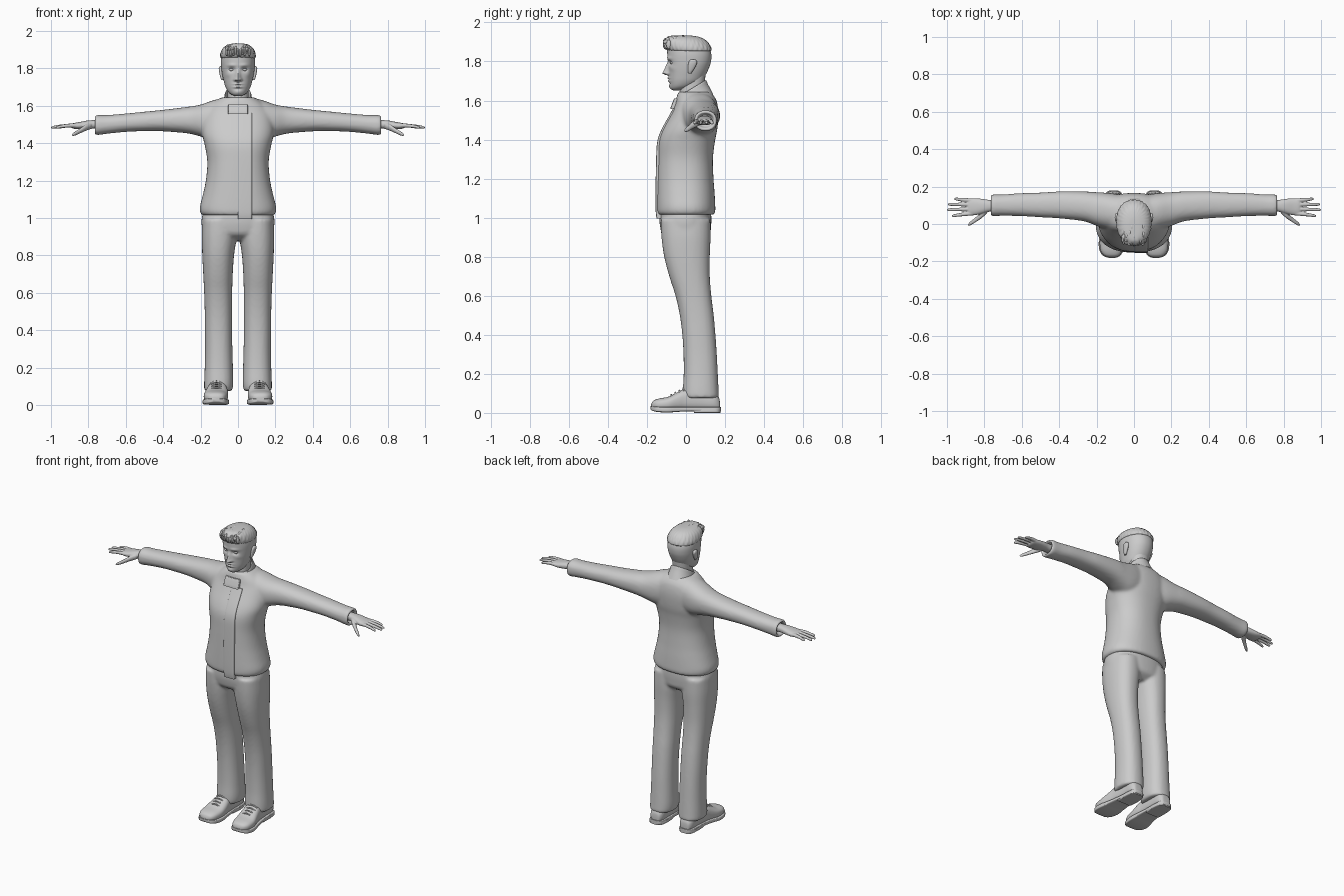
import bpy, bmesh, math, random
from mathutils import Vector

random.seed(4)
TAU = math.tau


def spline(rows, sub):
    """Catmull-Rom interpolation of table rows."""
    out = []
    for i in range(len(rows) - 1):
        p = [rows[max(i - 1, 0)], rows[i], rows[i + 1], rows[min(i + 2, len(rows) - 1)]]
        for s in range(sub):
            t = s / sub
            out.append([0.5 * (2 * b + (c - a) * t + (2 * a - 5 * b + 4 * c - d) * t * t
                               + (3 * b - a - 3 * c + d) * t ** 3) for a, b, c, d in zip(*p)])
    return out + [list(rows[-1])]


def loft(bm, axis, rows, n=32, sub=4, power=2.3, warp=None):
    """Rows: position on axis, then min/max of the two cross axes."""
    rings = []
    for t, a0, a1, b0, b1 in spline(rows, sub):
        ring = []
        for k in range(n):
            c, s = math.cos(TAU * k / n), math.sin(TAU * k / n)
            u = (a0 + a1) / 2 + (a1 - a0) / 2 * math.copysign(abs(c) ** (2 / power), c)
            v = (b0 + b1) / 2 + (b1 - b0) / 2 * math.copysign(abs(s) ** (2 / power), s)
            co = {'X': (t, u, v), 'Y': (u, t, v), 'Z': (u, v, t)}[axis]
            ring.append(bm.verts.new(warp(*co) if warp else co))
        rings.append(ring)
    for r, q in zip(rings, rings[1:]):
        for k in range(n):
            bm.faces.new((r[k], r[(k + 1) % n], q[(k + 1) % n], q[k]))
    bm.faces.new(rings[0])
    bm.faces.new(rings[-1])


def sym(*rows):
    """Rows z, half width, front y, back y."""
    return [(z, -w, w, f, b) for z, w, f, b in rows]


def ball(bm, center, size, seg=16):
    vs = bmesh.ops.create_uvsphere(bm, u_segments=seg, v_segments=seg // 2 + 2, radius=1)['verts']
    for v in vs:
        v.co = Vector(center) + Vector([a * b for a, b in zip(v.co, size)])


def finish(bm, name, mirror=False, voxel=0, smooth=5, angle=50):
    bmesh.ops.recalc_face_normals(bm, faces=bm.faces)
    me = bpy.data.meshes.new(name)
    bm.to_mesh(me)
    bm.free()
    ob = bpy.data.objects.new(name, me)
    bpy.context.collection.objects.link(ob)
    bpy.ops.object.select_all(action='DESELECT')
    ob.select_set(True)
    bpy.context.view_layer.objects.active = ob
    bpy.ops.object.shade_smooth_by_angle(angle=math.radians(angle))
    if mirror:
        ob.modifiers.new("Mirror", 'MIRROR').use_mirror_merge = False
    if voxel:
        m = ob.modifiers.new("Fuse", 'REMESH')
        m.mode, m.voxel_size, m.use_smooth_shade = 'VOXEL', voxel, True
        s = ob.modifiers.new("Smooth", 'SMOOTH')
        s.factor, s.iterations = 0.5, smooth
    return ob


# Jacket: torso and sleeves fused into one surface
bm = bmesh.new()
loft(bm, 'Z', sym((1.015, .192, -.146, .142), (1.03, .203, -.152, .15), (1.06, .204, -.153, .15),
                  (1.12, .189, -.153, .147), (1.2, .172, -.152, .141), (1.3, .164, -.15, .138),
                  (1.39, .178, -.145, .148), (1.45, .192, -.124, .16), (1.52, .19, -.085, .166),
                  (1.57, .175, -.06, .163), (1.61, .14, -.05, .152), (1.645, .088, -.04, .125)), 48)
loft(bm, 'X', [(.06, -.03, .155, 1.42, 1.645), (.13, -.03, .165, 1.415, 1.63),
               (.2, -.01, .17, 1.435, 1.606), (.27, .015, .174, 1.452, 1.594),
               (.4, .03, .174, 1.463, 1.578), (.5, .036, .168, 1.464, 1.568),
               (.6, .042, .165, 1.46, 1.558), (.7, .044, .158, 1.45, 1.55),
               (.75, .042, .158, 1.443, 1.55), (.766, .046, .154, 1.447, 1.546),
               (.763, .058, .142, 1.46, 1.534), (.735, .062, .138, 1.465, 1.53)])
finish(bm, "jacket", mirror=True, voxel=.009, smooth=6)

# Overlapping front strip of the jacket
bm = bmesh.new()
loft(bm, 'Z', [(z, 0, .075, y, y + .04) for z, y in
               ((.995, -.15), (1.03, -.155), (1.12, -.156), (1.3, -.153), (1.39, -.147),
                (1.45, -.126), (1.52, -.088), (1.56, -.066))], 32, 4, 7)
finish(bm, "front_placket")

# Sloping stand-up collar with its buttoned flap
bm = bmesh.new()
loft(bm, 'Z', sym((1.565, .1, -.082, .14), (1.6, .084, -.066, .126), (1.635, .075, -.053, .112),
                  (1.658, .071, -.046, .104), (1.66, .066, -.041, .099), (1.63, .063, -.038, .1),
                  (1.6, .06, -.035, .1)), 48, 3, 2.1, lambda x, y, z: (x, y, z + .6 * (y - .03)))
finish(bm, "collar")
bm = bmesh.new()
loft(bm, 'Z', [(1.556, -.052, .052, -.076, -.05), (1.56, -.053, .053, -.08, -.045),
               (1.605, -.052, .052, -.063, -.03), (1.61, -.05, .05, -.058, -.035)], 32, 3, 8)
finish(bm, "collar_flap")

# Trousers: hips and legs fused
bm = bmesh.new()
loft(bm, 'Z', sym((1.07, .175, -.13, .125), (1.0, .194, -.136, .13), (.95, .193, -.132, .128),
                  (.91, .18, -.118, .12), (.88, .12, -.07, .08)), 48)
loft(bm, 'Z', [(.99, .01, .19, -.13, .125), (.9, .008, .194, -.126, .126), (.8, .021, .191, -.112, .122),
               (.7, .028, .186, -.086, .122), (.6, .031, .181, -.054, .13), (.5, .031, .178, -.032, .142),
               (.4, .031, .177, -.019, .151), (.3, .03, .176, -.013, .158), (.2, .027, .178, -.012, .163),
               (.12, .025, .181, -.016, .167), (.08, .03, .18, -.014, .168), (.075, .04, .17, 0, .155)])
finish(bm, "trousers", mirror=True, voxel=.009)

# Shoes: upper, sole, heel and laces
bm = bmesh.new()
loft(bm, 'Y', [(-.178, .1, .135, .025, .045), (-.168, .078, .16, .018, .062), (-.14, .062, .179, .012, .073),
               (-.09, .053, .183, .01, .083), (-.04, .053, .172, .01, .108), (0, .058, .163, .01, .125),
               (.08, .06, .155, .01, .125), (.14, .062, .153, .01, .11), (.168, .075, .14, .012, .08),
               (.174, .09, .125, .02, .05)], 32, 4, 2.6)
finish(bm, "shoe", mirror=True)
bm = bmesh.new()
loft(bm, 'Y', [(-.181, .1, .135, .018, .034), (-.17, .074, .165, .01, .034), (-.14, .057, .185, .004, .032),
               (-.09, .048, .188, .002, .03), (-.03, .053, .174, .006, .03), (.03, .058, .164, .008, .03),
               (.1, .058, .158, .006, .03), (.16, .064, .153, .006, .03), (.178, .082, .133, .006, .03)],
     32, 4, 7)
loft(bm, 'Y', [(.04, .062, .158, 0, .02), (.1, .056, .16, 0, .02), (.16, .064, .153, 0, .02),
               (.176, .085, .13, 0, .02)], 32, 4, 7)
finish(bm, "shoe_sole", mirror=True)
bm = bmesh.new()
for i in range(4):
    y, z = -.075 + .02 * i, .09 + .0105 * i
    loft(bm, 'X', [(x, y - .004 + s, y + .004 + s, z + h - .004, z + h + .005) for x, s, h in
                   ((.082, .004, -.008), (.1, 0, .001), (.115, 0, .003), (.13, 0, .001), (.148, .004, -.008))], 8, 2)
finish(bm, "shoe_laces", mirror=True)

# Hands: palm, four fingers and a thumb fused
bm = bmesh.new()
loft(bm, 'X', [(.72, .066, .126, 1.474, 1.524), (.77, .066, .128, 1.477, 1.523), (.81, .056, .134, 1.475, 1.52),
               (.85, .047, .138, 1.474, 1.512), (.88, .047, .136, 1.477, 1.507), (.89, .055, .13, 1.482, 1.502)])


def digit(points):
    loft(bm, 'X', [(x, y - r, y + r, z - r, z + r) for x, y, z, r in points], 14, 3, 2)


for y0, y1, tip in ((.057, .044, .972), (.08, .076, .998), (.104, .105, .993), (.126, .134, .96)):
    digit([(.86, y0, 1.493, .011), (.9, y0 * .7 + y1 * .3, 1.494, .0105),
           (.9 + (tip - .9) * .6, y0 * .3 + y1 * .7, 1.489, .009),
           (tip - .006, y1, 1.484, .0075), (tip + .002, y1, 1.483, .003)])
digit([(.785, .075, 1.493, .017), (.815, .048, 1.482, .0175), (.845, .024, 1.465, .0135),
       (.875, .003, 1.449, .0105), (.889, -.006, 1.443, .004)])
finish(bm, "hand", mirror=True, voxel=.0035, smooth=4)

# Neck
bm = bmesh.new()
loft(bm, 'Z', sym((1.56, .066, -.04, .1), (1.62, .058, -.034, .092), (1.67, .056, -.03, .093),
                  (1.73, .058, -.02, .1)), 40)
finish(bm, "neck")


def g(d, w):
    return math.exp(-(d / w) ** 2)


def face(x, y, z):
    """Push the front of the head into facial features."""
    if y < 0:
        ax, k = abs(x), min(1, -y / .05)
        nose = max(0, min(1, (1.8 - z) / .06)) if z > 1.738 else g(z - 1.738, .008)
        d = .032 * nose * g(ax, .008 + .008 * nose)
        d += .008 * g(ax - .015, .006) * g(z - 1.738, .009)
        d += .005 * g(z - 1.816, .009) * g(ax - .034, .025)
        d -= .013 * g(z - 1.793, .012) * g(ax - .034, .017)
        d += (.008 * g(z - 1.715, .006) + .008 * g(z - 1.7, .006) - .004 * g(z - 1.7085, .002)) * g(ax, .022)
        d += .005 * g(z - 1.672, .012) * g(ax, .02) - .003 * g(z - 1.689, .006) * g(ax, .02)
        d += .003 * g(z - 1.765, .014) * g(ax - .055, .015)
        y -= d * k
    return x, y, z


# Head with sculpted face
bm = bmesh.new()
loft(bm, 'Z', sym((1.652, .018, -.066, -.02), (1.66, .036, -.077, .01), (1.675, .053, -.082, .045),
                  (1.7, .067, -.086, .08), (1.73, .076, -.088, .1), (1.765, .084, -.09, .117),
                  (1.8, .089, -.093, .128), (1.84, .091, -.096, .129), (1.88, .085, -.094, .114),
                  (1.91, .066, -.075, .085), (1.925, .03, -.03, .045)), 128, 9, 2.15, face)
finish(bm, "head")

# Eyes and ears
bm = bmesh.new()
ball(bm, (.034, -.069, 1.793), (.014, .012, .0085))
finish(bm, "eye", mirror=True)
bm = bmesh.new()
loft(bm, 'Z', [(1.738, .078, .088, .012, .026), (1.75, .078, .094, .01, .034), (1.775, .08, .1, .01, .05),
               (1.797, .082, .103, .014, .057), (1.808, .084, .1, .022, .05), (1.811, .087, .096, .03, .042)], 20, 3)
finish(bm, "ear", mirror=True)


# Hair: ridged cap plus swept-up locks
def strands(x, y, z):
    a = math.atan2(x, .02 - y)
    r = 1 + .018 * math.sin(a * 27) * math.sin(z * 90 + a * 5)
    return x * r, .01 + (y - .01) * r, z


bm = bmesh.new()
loft(bm, 'Z', sym((1.853, .088, -.08, .125), (1.86, .094, -.098, .13), (1.88, .093, -.109, .124),
                  (1.905, .082, -.112, .105), (1.922, .062, -.1, .078), (1.931, .035, -.08, .04),
                  (1.933, .008, -.03, 0)), 120, 5, 2.2, strands)
for i in range(26):
    x, y = random.uniform(-.062, .062), random.uniform(-.105, -.01)
    z = 1.922 - 2.6 * x * x - max(0, -.07 - y) * .6
    ball(bm, (x, y, z), (.009, random.uniform(.016, .024), random.uniform(.01, .014)), 10)
for i in range(11):
    x = -.06 + .012 * i
    ball(bm, (x, -.106 + 5 * x * x, 1.893 + random.uniform(-.008, .008)), (.008, .013, .024), 10)
finish(bm, "hair")
